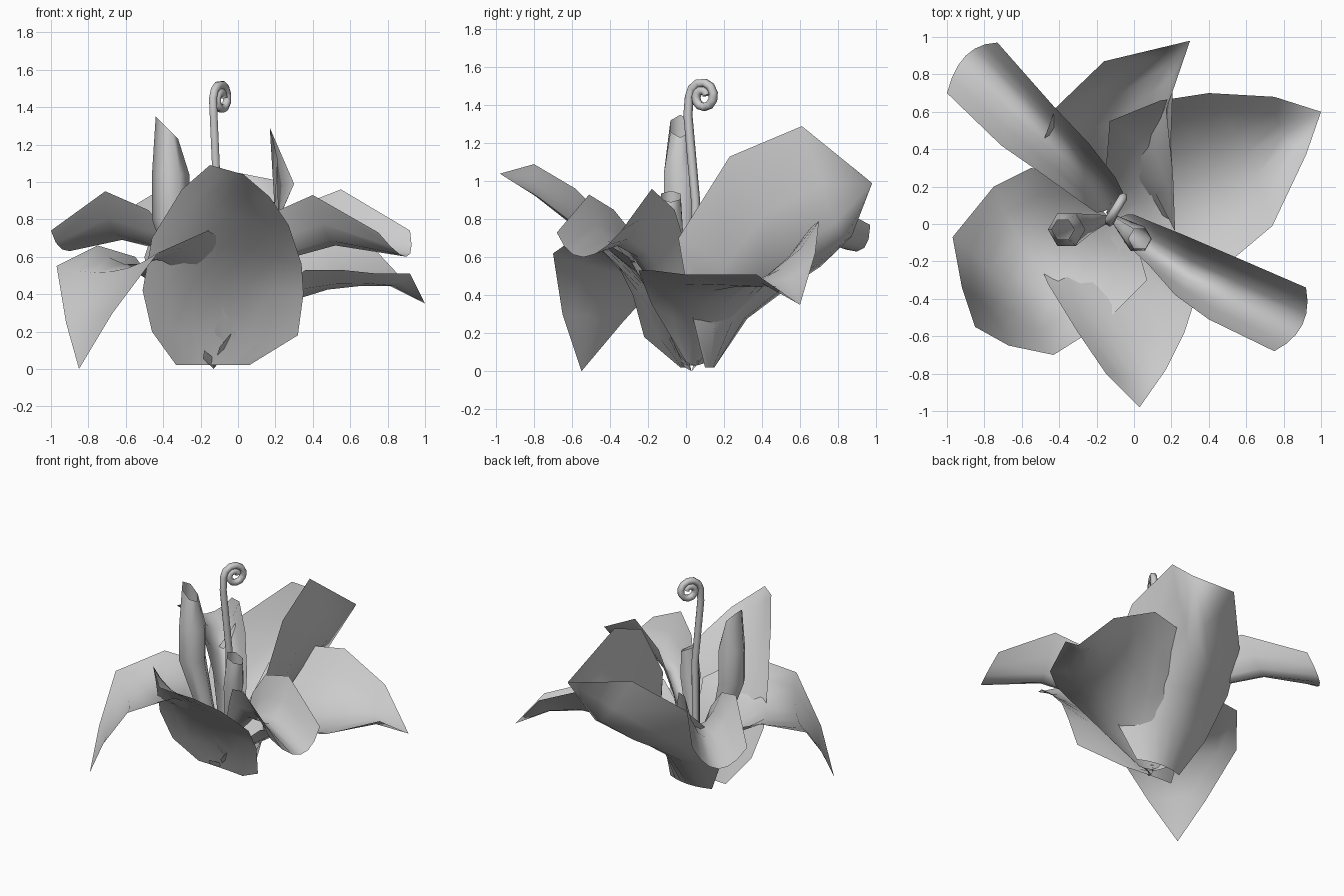
import bpy, bmesh
from math import pi, sin, cos
from mathutils import Vector

cube = bpy.data.objects.get("Cube")
if cube:
    bpy.data.objects.remove(cube, do_unlink=True)

grey = bpy.data.materials.new("light_grey")
grey.use_nodes = True
grey.diffuse_color = (0.6, 0.6, 0.6, 1)
grey.node_tree.nodes["Principled BSDF"].inputs["Base Color"].default_value = (0.6, 0.6, 0.6, 1)


def finish(name, bm):
    """Turn a bmesh into a smooth shaded object."""
    bmesh.ops.remove_doubles(bm, verts=bm.verts, dist=0.001)
    bmesh.ops.recalc_face_normals(bm, faces=bm.faces)
    for face in bm.faces:
        face.smooth = True
    mesh = bpy.data.meshes.new(name)
    bm.to_mesh(mesh)
    bm.free()
    mesh.materials.append(grey)
    obj = bpy.data.objects.new(name, mesh)
    bpy.context.collection.objects.link(obj)
    return obj


def skin(name, rows):
    """Bridge neighbouring rows of points with faces."""
    bm = bmesh.new()
    grid = [[bm.verts.new(p) for p in row] for row in rows]
    for low, high in zip(grid, grid[1:]):
        for i in range(len(low) - 1):
            bm.faces.new((low[i], low[i + 1], high[i + 1], high[i]))
    return finish(name, bm)


def petal(name, edge_a, middle, edge_b, steps=6):
    """Curved sheet through two rims and a midrib, given in hundredths."""
    rows = []
    for trio in zip(edge_a, middle, edge_b):
        a, m, b = (Vector(p) / 100 for p in trio)
        row = []
        for i in range(steps + 1):
            t = i / steps
            row.append(a * (1 - t) * (1 - 2 * t) + m * 4 * t * (1 - t) + b * t * (2 * t - 1))
        rows.append(row)
    return skin(name, rows)


def tube(name, path, radii, sides=6, slant=0.0):
    """Open upright tube along a path, with a slanted mouth."""
    rows = []
    for k, (centre, r) in enumerate(zip(path, radii)):
        tilt = slant if k == len(path) - 1 else 0
        rows.append([Vector(centre) / 100 + Vector((r * cos(a), r * sin(a), -tilt * cos(a)))
                     for a in (2 * pi * i / sides for i in range(sides + 1))])
    return skin(name, rows)


# Tall cupped petals, front and back
tip = (3, -98, 104)
petal("front_petal",
      [(-33, 0, 2), (-46, -12, 20), (-51, -20, 42), (-46, -32, 70), (-30, -58, 96), (-15, -80, 109), tip],
      [(-13, -1, 2), (-11, -7, 20), (-10, -22, 45), (-7, -44, 66), (-4, -63, 82), (0, -81, 96), tip],
      [(6, -3, 2), (32, -22, 18), (35, -28, 40), (34, -36, 56), (27, -58, 77), (17, -78, 92), tip])
tip = (30, 98, 99)
petal("back_petal",
      [(-30, 12, 2), (-45, 22, 30), (-50, 40, 60), (-42, 62, 84), (-16, 87, 108), tip],
      [(-12, 15, 2), (-8, 31, 28), (0, 50, 43), (6, 67, 55), (17, 84, 69), tip],
      [(6, 10, 2), (20, 2, 35), (22, -4, 70), (21, 23, 113), (17, 61, 129), tip])

# Broad drooping petals, one to each side
tip = (-85, -55, 0)
petal("right_drooping_petal",
      [(-20, 12, 5), (-40, 26, 40), (-55, 30, 60), (-75, 20, 66), (-97, -7, 55), (-92, -34, 25), tip],
      [(-13, 3, 3), (-25, -2, 25), (-38, -10, 45), (-52, -20, 56), (-68, -34, 52), (-78, -46, 28), tip],
      [(-5, -3, 5), (3, -16, 35), (7, -30, 60), (-16, -53, 74), (-43, -70, 62), (-67, -65, 30), tip])
tip = (100, 60, 35)
petal("left_drooping_petal",
      [(-5, 0, 5), (15, -18, 35), (36, -25, 53), (55, -17, 53), (74, -1, 51), (92, 37, 51), tip],
      [(-12, 5, 3), (5, 12, 22), (24, 20, 36), (42, 29, 44), (60, 38, 47), (80, 48, 45), tip],
      [(-15, 10, 5), (-15, 30, 35), (-13, 55, 60), (14, 66, 76), (40, 70, 79), (75, 68, 62), tip])

# Long arching trough petals on the diagonal
petal("back_right_strap_petal",
      [(-20, 6, 30), (-30, 13, 65), (-48, 26, 85), (-71, 42, 95), (-100, 70, 74)],
      [(-11, 9, 10), (-20, 22, 42), (-38, 40, 63), (-62, 64, 69), (-90, 90, 63)],
      [(-5, 15, 30), (-10, 25, 65), (-24, 43, 85), (-43, 63, 95), (-73, 97, 77)])
petal("front_left_strap_petal",
      [(-5, -10, 30), (8, -22, 65), (22, -38, 85), (40, -51, 93), (75, -68, 73)],
      [(-8, 2, 10), (10, -12, 40), (30, -25, 60), (52, -36, 66), (90, -54, 60)],
      [(0, 5, 30), (12, 0, 65), (27, -6, 85), (55, -18, 96), (92, -34, 74)])

# Upright rolled inner petals
tube("tall_inner_petal", [(-14, 3, 5), (-26, 0, 40), (-36, -3, 80), (-36, -3, 104), (-38, -3, 129)],
     [0.02, 0.06, 0.10, 0.10, 0.06], slant=0.06)
tube("short_inner_petal", [(-11, 3, 5), (-4, -3, 40), (2, -8, 72), (3, -8, 92)],
     [0.02, 0.05, 0.075, 0.06], slant=0.03)

# Thin stalk ending in a spiral
centre, lean = Vector((-0.09, 0.09, 1.445)), Vector((0.52, 0.85, 0))
points = [Vector((-0.12, 0.05, 0.05)), Vector((-0.11, 0.05, 0.9)), Vector((-0.13, 0.01, 1.35))]
turns = 16
for i in range(turns + 1):
    angle = pi - i * pi * 2.9 / turns
    radius = 0.085 - 0.06 * i / turns
    points.append(centre + lean * radius * cos(angle) + Vector((0, 0, radius * sin(angle))))
curve = bpy.data.curves.new("curled_stalk", "CURVE")
curve.dimensions = "3D"
curve.bevel_depth = 0.024
curve.bevel_resolution = 1
curve.use_fill_caps = True
spline = curve.splines.new("POLY")
spline.points.add(len(points) - 1)
for slot, p in zip(spline.points, points):
    slot.co = (*p, 1)
spline.use_smooth = True
curve.materials.append(grey)
bpy.context.collection.objects.link(bpy.data.objects.new("curled_stalk", curve))

# Small pointed sepals below the cup
for number, end in enumerate([(-2, -9, 21), (-11, 14, 20), (-18, -9, 10)]):
    root = Vector((-13, 3, 0))
    belly = root.lerp(Vector(end), 0.55)
    side = Vector((3, 3, 0))
    petal("sepal_%d" % (number + 1), [root, belly - side, end],
          [root, belly + Vector((0, -1, -1)), end], [root, belly + side, end], steps=2)
